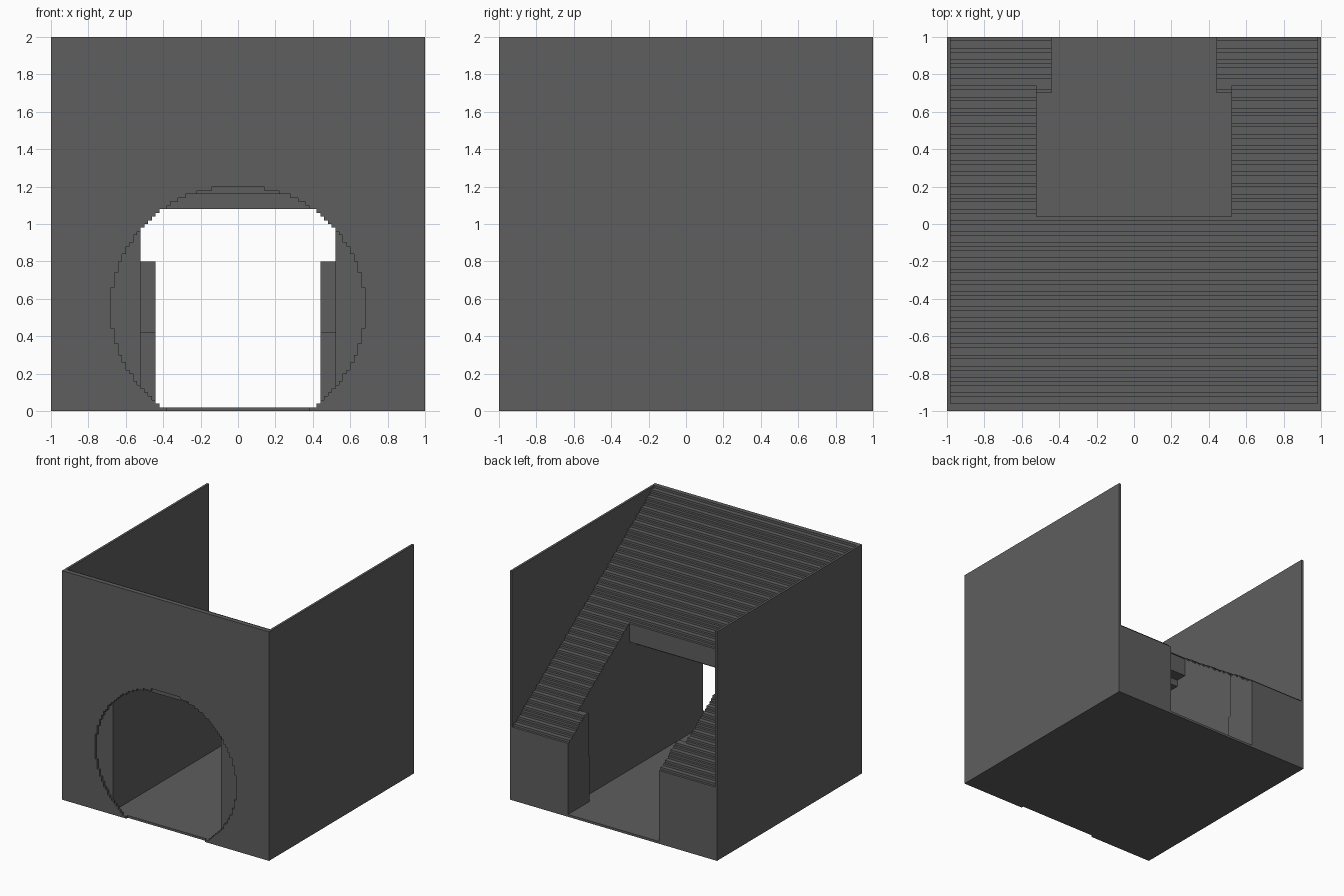
import bpy
import bmesh
from mathutils import Vector

cube = bpy.data.objects.get("Cube")
if cube:
    bpy.data.objects.remove(cube, do_unlink=True)

STEP = 0.02   # grid size of the stair-stepped surfaces

grey = bpy.data.materials.new("dark_grey")
grey.use_nodes = True
colour = (0.112, 0.112, 0.112, 1.0)
grey.diffuse_color = colour
grey.node_tree.nodes["Principled BSDF"].inputs["Base Color"].default_value = colour


def prism(name, profile, axis, start, end):
    """Extrude a closed 2D profile along x (profile is y, z) or y (profile is x, z)."""
    bm = bmesh.new()
    if axis == "x":
        points = [(start, a, b) for a, b in profile]
        offset = Vector((end - start, 0, 0))
    else:
        points = [(a, start, b) for a, b in profile]
        offset = Vector((0, end - start, 0))
    face = bm.faces.new([bm.verts.new(p) for p in points])
    result = bmesh.ops.extrude_face_region(bm, geom=[face])
    moved = [g for g in result["geom"] if isinstance(g, bmesh.types.BMVert)]
    bmesh.ops.translate(bm, vec=offset, verts=moved)
    bmesh.ops.recalc_face_normals(bm, faces=bm.faces)
    mesh = bpy.data.meshes.new(name)
    bm.to_mesh(mesh)
    bm.free()
    mesh.materials.append(grey)
    obj = bpy.data.objects.new(name, mesh)
    bpy.context.collection.objects.link(obj)
    return obj


def rect(a0, a1, b0, b1):
    return [(a0, b0), (a1, b0), (a1, b1), (a0, b1)]


def ramp_top(y0, y1, cap=2.0):
    """Fine steps descending towards the back, from y0 to y1."""
    points = []
    count = round((y1 - y0) / STEP)
    for i in range(count):
        a = y0 + i * STEP
        z = min(cap, round((2 - 0.694 * (a + 0.98)) / STEP) * STEP)
        if points and abs(points[-1][1] - z) < 1e-6:
            points[-1] = (a + STEP, z)
        else:
            points += [(a, z), (a + STEP, z)]
    return points


def hole_half_width(z):
    """Half width of the round opening, snapped to the grid."""
    inside = 1 - ((z - 0.55) / 0.655) ** 2
    return round(0.68 * max(inside, 0) ** 0.5 / STEP) * STEP


# Front wall with a stair-stepped round opening that runs through the bottom edge
edge = []
for i in range(60):
    w = hole_half_width((i + 0.5) * STEP)
    if edge and abs(edge[-1][0] - w) < 1e-6:
        edge[-1] = (w, (i + 1) * STEP)
    else:
        edge += [(w, i * STEP), (w, (i + 1) * STEP)]
outline = [(-1, 0), (-1, 2), (1, 2), (1, 0)] + edge
outline += [(-x, z) for x, z in reversed(edge)]
prism("front_wall", outline, "y", -1, -0.98)

# Floor of the passage
prism("passage_floor", rect(-0.98, 1, 0, 0.02), "x", -0.52, 0.52)

# Ramp over the passage, with a stepped ceiling underneath
ceiling = [(0.04, 1.14), (-0.06, 1.14), (-0.06, 1.08), (-0.2, 1.08), (-0.2, 1.16), (-0.98, 1.16)]
prism("ramp_bridge", ramp_top(-0.98, 0.04) + ceiling, "x", -0.52, 0.52)

for side, s in (("left", 1), ("right", -1)):
    # Thin full-height side wall
    prism(side + "_wall", rect(-0.98, 1, 0, 2), "x", s * 0.98, s * 1.0)
    # Solid ramp block beside the passage
    prism(side + "_ramp", ramp_top(-0.98, 1) + [(1, 0), (-0.98, 0)], "x", s * 0.52, s * 0.98)
    # Jamb narrowing the back of the passage
    jamb = ramp_top(0.72, 1, 0.8) + [(1, 0), (0.7, 0), (0.7, 0.42), (0.72, 0.42)]
    prism(side + "_jamb", jamb, "x", s * 0.44, s * 0.52)
